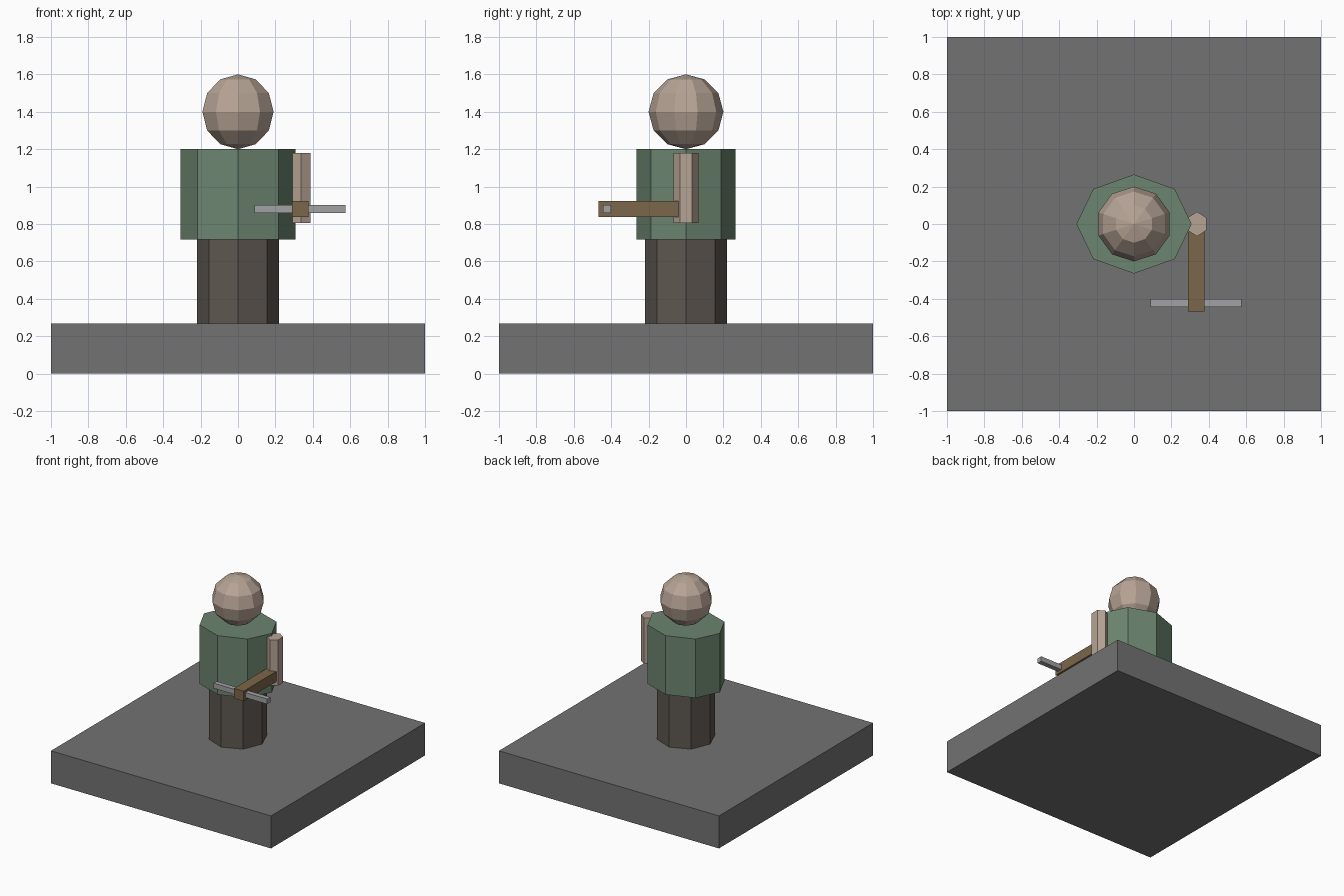
import bpy
from math import pi

if "Cube" in bpy.data.objects:
    bpy.data.objects.remove(bpy.data.objects["Cube"])


def finish(name, color):
    ob = bpy.context.object
    ob.name = name
    mat = bpy.data.materials.new(name + "_paint")
    mat.diffuse_color = (*color, 1)
    mat.use_nodes = True
    mat.node_tree.nodes["Principled BSDF"].inputs["Base Color"].default_value = mat.diffuse_color
    ob.data.materials.append(mat)
    return ob


def box(name, x, y, z, color):
    bpy.ops.mesh.primitive_cube_add(
        size=1, location=[(a + b) / 2 for a, b in (x, y, z)])
    bpy.context.object.scale = [b - a for a, b in (x, y, z)]
    return finish(name, color)


def prism(name, sides, x, rx, ry, z0, z1, color):
    # the default first vertex lies on the y axis
    bpy.ops.mesh.primitive_cylinder_add(
        vertices=sides, radius=1, depth=1, location=(x, 0, (z0 + z1) / 2))
    bpy.context.object.scale = (rx, ry, z1 - z0)
    return finish(name, color)


SKIN = (0.47, 0.37, 0.30)

# square plinth
box("base", (-1, 1), (-1, 1), (0, 0.267), (0.17, 0.17, 0.17))

# body
prism("legs", 8, 0, 0.22, 0.22, 0.267, 0.718, (0.11, 0.095, 0.08))
prism("torso", 8, 0, 0.308, 0.265, 0.716, 1.2, (0.15, 0.235, 0.16))
bpy.ops.mesh.primitive_uv_sphere_add(
    segments=10, ring_count=6, radius=0.2, location=(0, 0, 1.4))
finish("head", SKIN)

# hanging arm
prism("arm", 6, 0.337, 0.059, 0.066, 0.805, 1.18, SKIN)

# crossbow
box("crossbow_stock", (0.29, 0.378), (-0.467, 0), (0.838, 0.922), (0.2, 0.135, 0.07))
box("crossbow_bow", (0.088, 0.575), (-0.443, -0.402), (0.859, 0.901), (0.36, 0.36, 0.38))
